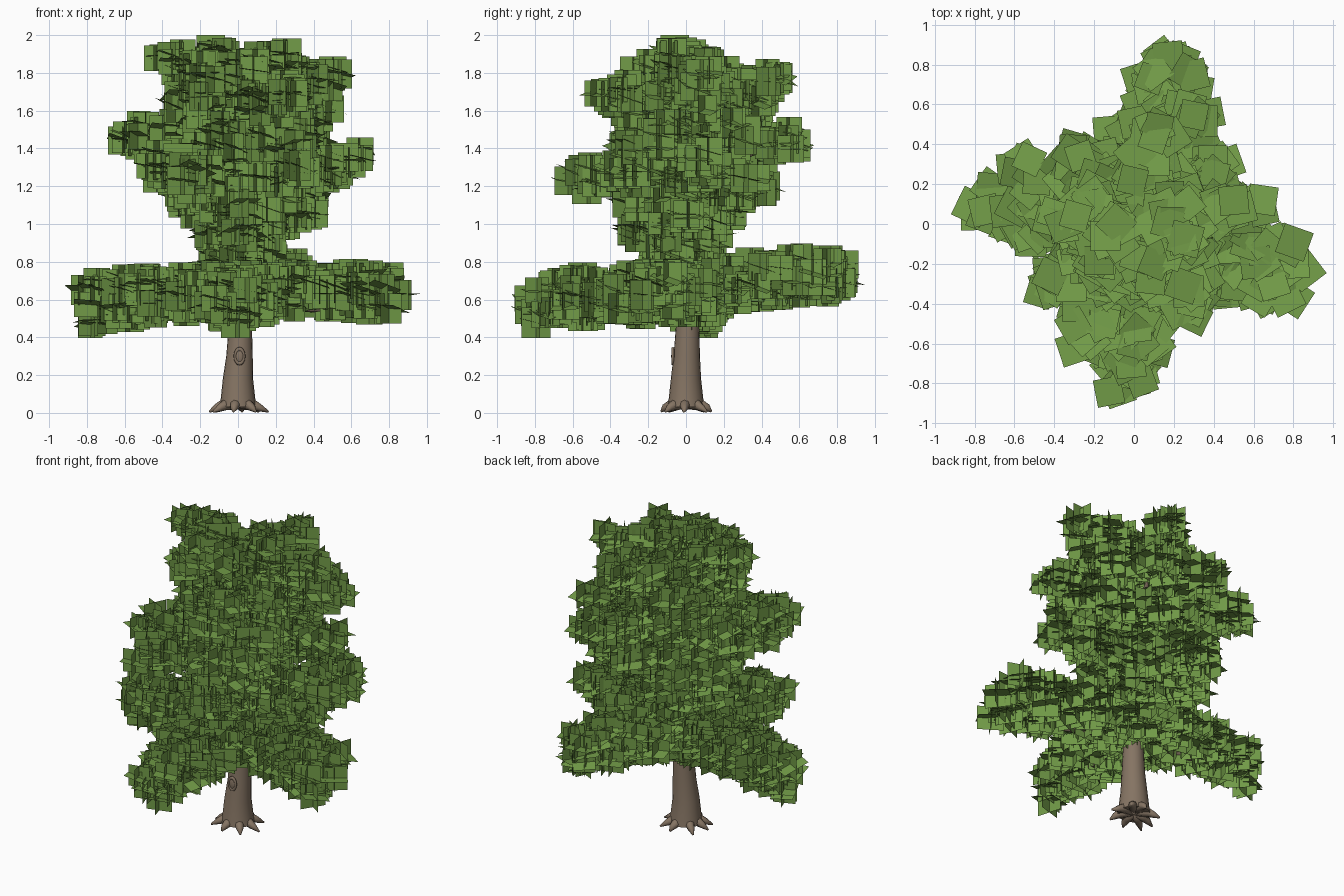
import bpy, bmesh, math, random
from mathutils import Vector, Matrix

random.seed(7)
if "Cube" in bpy.data.objects:
    bpy.data.objects.remove(bpy.data.objects["Cube"], do_unlink=True)


def material(name, rgb):
    m = bpy.data.materials.new(name)
    m.use_nodes = True
    m.diffuse_color = (*rgb, 1)
    m.node_tree.nodes["Principled BSDF"].inputs["Base Color"].default_value = (*rgb, 1)
    return m


BARK = material("brown bark", (0.235, 0.175, 0.125))
LEAF = material("leaf green", (0.165, 0.325, 0.063))


def finish(name, bm, mat, smooth=False):
    me = bpy.data.meshes.new(name)
    bm.to_mesh(me)
    bm.free()
    me.materials.append(mat)
    for p in me.polygons:
        p.use_smooth = smooth
    ob = bpy.data.objects.new(name, me)
    bpy.context.scene.collection.objects.link(ob)
    return ob


def tube(bm, points, radii, sides):
    """Skin a tapered round tube along a few points."""
    points = [Vector(p) for p in points]
    rings = []
    for i, (p, r) in enumerate(zip(points, radii)):
        way = points[min(i + 1, len(points) - 1)] - points[max(i - 1, 0)]
        turn = Vector((0, 0, 1)).rotation_difference(way)
        rings.append([bm.verts.new(p + turn @ Vector((r * math.cos(a), r * math.sin(a), 0)))
                      for a in (math.tau * k / sides for k in range(sides))])
    for low, high in zip(rings, rings[1:]):
        for k in range(sides):
            n = (k + 1) % sides
            bm.faces.new((low[k], low[n], high[n], high[k]))
    bm.faces.new(rings[0][::-1])
    bm.faces.new(rings[-1])


def leaf_clump(bm, centre):
    """Two upright crossed cards and one tilted flat card."""
    h = random.uniform(0.066, 0.08)
    spin = Matrix.Rotation(random.uniform(-0.75, 0.75), 3, "Z")
    sx, sy = random.uniform(-0.1, 0.38), random.uniform(-0.1, 0.38)
    for u, v in (((1, 0, 0), (0, 0, 1)), ((0, 1, 0), (0, 0, 1)),
                 ((1, 0, -sx), (0, 1, -sy))):
        u, v = spin @ Vector(u) * h, spin @ Vector(v) * h
        bm.faces.new([bm.verts.new(centre + u * a + v * b)
                      for a, b in ((-1, -1), (1, -1), (1, 1), (-1, 1))])


def in_ball():
    """Random point in a unit ball, slightly favouring its shell."""
    d = Vector([random.gauss(0, 1) for _ in range(3)]).normalized()
    return d * random.random() ** 0.3


# Branches: start height, tip, foliage radius at trunk and tip, clump count
LOWER = [
    (0.65, (-0.74, 0.11, 0.61), 0.32, 0.13, 125),
    (0.66, (0.76, -0.26, 0.65), 0.32, 0.14, 125),
    (0.64, (-0.04, -0.74, 0.61), 0.38, 0.14, 130),
    (0.68, (0.19, 0.76, 0.74), 0.36, 0.15, 130),
    (0.64, (-0.81, 0.11, 0.50), 0.10, 0.04, 25),
    (0.64, (0.79, -0.37, 0.54), 0.10, 0.04, 25),
    (0.66, (0.81, -0.13, 0.73), 0.10, 0.04, 25),
    (0.62, (0.00, -0.82, 0.51), 0.10, 0.04, 25),
    (0.68, (0.22, 0.83, 0.65), 0.10, 0.04, 25),
]
UPPER = [
    (1.2, (0.62, 0.10, 1.35), 0.22, 0.08, 45),
    (1.2, (0.42, 0.33, 1.24), 0.20, 0.08, 30),
    (1.4, (0.43, 0.28, 1.50), 0.20, 0.08, 30),
    (1.2, (0.37, -0.36, 1.36), 0.22, 0.08, 35),
    (1.4, (-0.60, 0.30, 1.49), 0.24, 0.06, 45),
    (1.2, (-0.28, -0.58, 1.26), 0.24, 0.07, 45),
    (1.25, (-0.46, -0.32, 1.30), 0.22, 0.07, 40),
    (1.35, (0.32, 0.59, 1.44), 0.26, 0.08, 45),
    (1.2, (0.15, 0.42, 1.23), 0.20, 0.08, 30),
    (1.6, (0.30, -0.43, 1.70), 0.22, 0.07, 40),
    (1.65, (0.12, 0.50, 1.75), 0.22, 0.07, 40),
    (1.55, (-0.31, 0.38, 1.60), 0.22, 0.08, 35),
    (1.7, (0.51, 0.08, 1.79), 0.20, 0.05, 35),
    (1.55, (0.44, 0.12, 1.62), 0.20, 0.07, 30),
    (1.75, (-0.40, 0.05, 1.86), 0.16, 0.06, 35),
    (1.8, (0.28, -0.05, 1.86), 0.15, 0.06, 25),
    (1.8, (-0.16, -0.08, 1.90), 0.12, 0.05, 20),
    (1.0, (0.38, 0.00, 1.04), 0.14, 0.04, 20),
    (0.95, (0.00, -0.30, 0.95), 0.14, 0.05, 20),
]
# Crown core, from the low skirt up: height and radius of leaf centres
CORE = [(0.5, 0.15), (0.6, 0.22), (0.84, 0.17), (0.98, 0.20), (1.1, 0.32), (1.3, 0.38),
        (1.5, 0.36), (1.7, 0.33), (1.87, 0.27)]

# Foliage
bm = bmesh.new()
for group, thick in ((LOWER, 0.11), (UPPER, 0.1)):
    for z, tip, wide, narrow, count in group:
        root, tip = Vector((0.01, 0, z)), Vector(tip)
        for i in range(count):
            t = (i + 0.5) / count
            r = wide + (narrow - wide) * t
            o = in_ball()
            leaf_clump(bm, root.lerp(tip, t) + Vector((o.x * r, o.y * r, o.z * min(r, thick))))
for (z0, r0), (z1, r1) in zip(CORE, CORE[1:]):
    for i in range(int(700 * (r0 + r1) * (z1 - z0))):
        t, a = random.random(), random.uniform(0, math.tau)
        r = (r0 + (r1 - r0) * t) * random.random() ** 0.4
        leaf_clump(bm, Vector((0.01 + r * math.cos(a), r * math.sin(a), z0 + (z1 - z0) * t)))
finish("foliage", bm, LEAF)

# Trunk
bm = bmesh.new()
tube(bm, [(0, 0, 0.03), (0, 0, 0.07), (0, 0, 0.18), (0.008, 0.004, 0.3), (0.012, 0.008, 0.45),
          (0.01, 0, 0.9), (0.02, 0, 1.4), (0, 0, 1.85)],
     [0.098, 0.092, 0.08, 0.07, 0.062, 0.05, 0.035, 0.012], 20)
trunk = finish("trunk", bm, BARK, True)

# Boughs hidden in the leaves
bm = bmesh.new()
for z, tip, wide, narrow, count in LOWER + UPPER:
    root, tip = Vector((0.01, 0, z - 0.08)), Vector(tip)
    mid = root.lerp(tip, 0.4)
    tube(bm, [root, mid, root.lerp(tip, 0.75)], [0.03, 0.02, 0.006], 8)
finish("boughs", bm, BARK, True)

# Roots meeting under the trunk and flaring out to points
bm = bmesh.new()
for k in range(8):
    a = math.tau * k / 8 + random.uniform(-0.2, 0.2)
    reach = random.uniform(0.125, 0.165)
    out = Vector((math.cos(a), math.sin(a), 0))
    tube(bm, [out * 0.01 + Vector((0, 0, 0.045)), out * 0.085 + Vector((0, 0, 0.042)),
              out * 0.115 + Vector((0, 0, 0.027)), out * reach + Vector((0, 0, 0.006))],
         [0.026, 0.028, 0.02, 0.005], 8)
finish("roots", bm, BARK, True)

# Knot on the front of the trunk
bpy.ops.mesh.primitive_torus_add(major_segments=16, minor_segments=8, major_radius=0.027,
                                 minor_radius=0.008, location=(0.008, -0.07, 0.3),
                                 rotation=(math.pi / 2, 0, 0))
rim = bpy.context.object
rim.name = "knot_rim"
rim.scale = (0.9, 1.4, 1)
bpy.ops.mesh.primitive_uv_sphere_add(segments=16, ring_count=8, radius=0.026,
                                     location=(0.008, -0.068, 0.3))
heart = bpy.context.object
heart.name = "knot_heart"
heart.scale = (0.9, 0.4, 1.4)
for ob in (rim, heart):
    ob.data.materials.append(BARK)
    for p in ob.data.polygons:
        p.use_smooth = True

# Sharp edges on the trunk foot
bpy.ops.object.select_all(action="DESELECT")
bpy.context.view_layer.objects.active = trunk
trunk.select_set(True)
bpy.ops.object.shade_smooth_by_angle()
